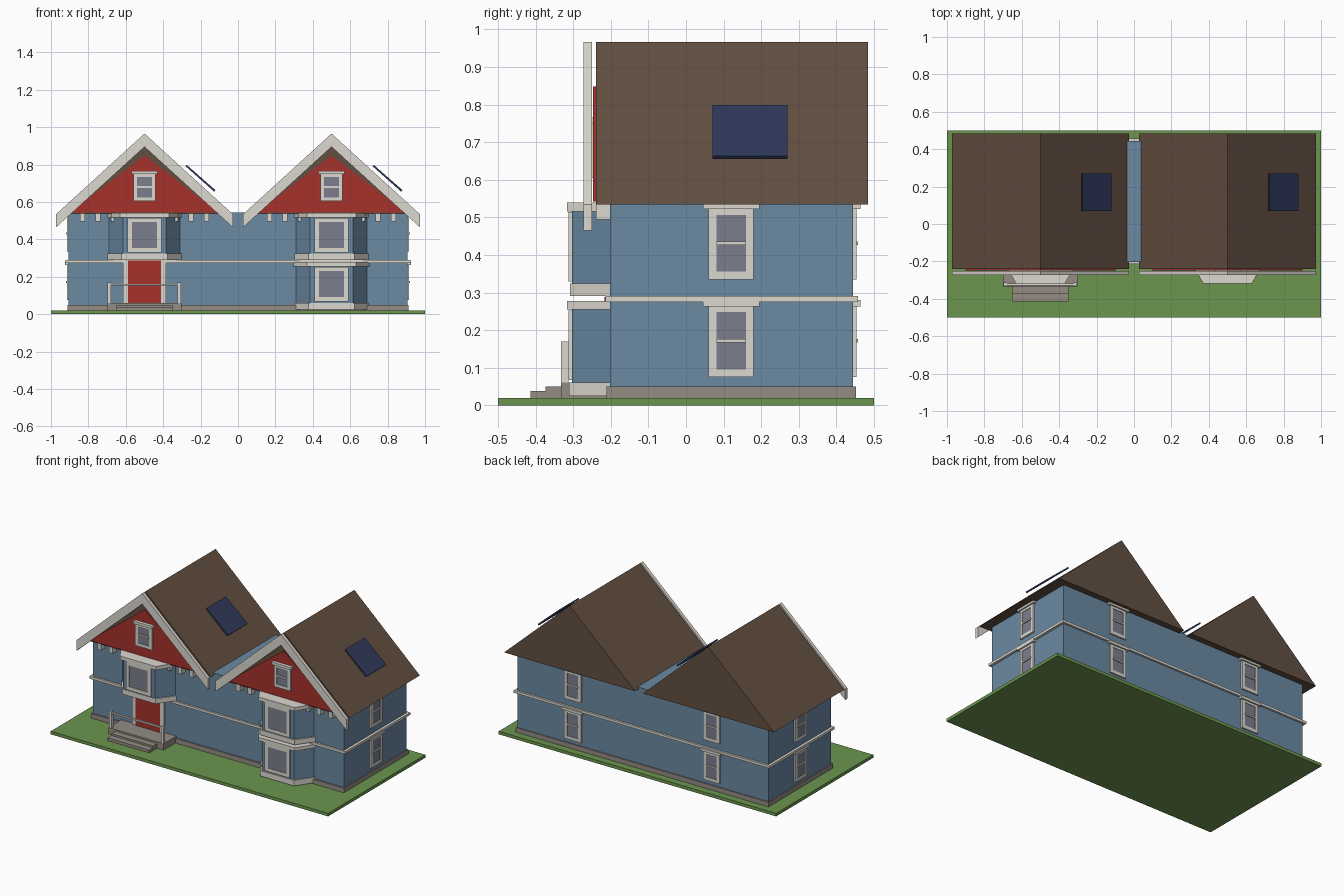
import bpy, bmesh, math
from mathutils import Matrix, Vector

if "Cube" in bpy.data.objects:
    bpy.data.objects.remove(bpy.data.objects["Cube"])


def material(name, r, g, b):
    m = bpy.data.materials.new(name)
    m.diffuse_color = (*[(c / 255) ** 2.2 for c in (r, g, b)], 1)
    m.use_nodes = True
    m.node_tree.nodes["Principled BSDF"].inputs["Base Color"].default_value = m.diffuse_color
    return m


GRASS = material("grass green", 108, 148, 80)
BLUE = material("siding blue", 106, 136, 161)
RED = material("gable red", 164, 52, 47)
WHITE = material("trim white", 218, 215, 206)
ROOF = material("roof brown", 99, 80, 67)
STONE = material("stone grey", 146, 139, 131)
GLASS = material("window glass", 122, 125, 140)
PANEL = material("solar navy", 50, 59, 90)


def make(name, bm, mat, matrix=Matrix()):
    bmesh.ops.recalc_face_normals(bm, faces=bm.faces)
    me = bpy.data.meshes.new(name)
    bm.to_mesh(me)
    bm.free()
    me.materials.append(mat)
    ob = bpy.data.objects.new(name, me)
    ob.matrix_world = matrix
    bpy.context.collection.objects.link(ob)
    return ob


def boxes(name, mat, *ranges, matrix=Matrix()):
    """Each range is (x0, x1, y0, y1, z0, z1)."""
    bm = bmesh.new()
    for x0, x1, y0, y1, z0, z1 in ranges:
        bmesh.ops.create_cube(bm, size=1, matrix=Matrix.Translation(
            ((x0 + x1) / 2, (y0 + y1) / 2, (z0 + z1) / 2))
            @ Matrix.Diagonal((x1 - x0, y1 - y0, z1 - z0, 1)))
    return make(name, bm, mat, matrix)


def prism(name, mat, points, direction):
    """Extrude a closed outline of 3D points."""
    bm = bmesh.new()
    face = bm.faces.new([bm.verts.new(p) for p in points])
    new = bmesh.ops.extrude_face_region(bm, geom=[face])["geom"]
    bmesh.ops.translate(bm, vec=Vector(direction),
                        verts=[v for v in new if isinstance(v, bmesh.types.BMVert)])
    return make(name, bm, mat)


def window(name, pos, turn, w, z0, z1, border, header=0.0, rail=True):
    """Framed window; local -y points out of the wall."""
    m = Matrix.Translation(pos) @ Matrix.Rotation(math.radians(turn), 4, 'Z')
    h = w / 2
    a = h - border
    g0, g1 = z0 + border, z1 - border
    bars = [(-h, -a, -0.01, 0.003, z0, z1), (a, h, -0.01, 0.003, z0, z1),
            (-a, a, -0.01, 0.003, z0, g0), (-a, a, -0.01, 0.003, g1, z1)]
    if rail:
        mid = (g0 + g1) / 2
        bars.append((-a, a, -0.014, 0.003, mid - 0.005, mid + 0.005))
    if header:
        bars.append((-h - header, h + header, -0.02, 0.003, z1 - 0.006, z1 + 0.011))
    boxes(name + "_frame", WHITE, *bars, matrix=m)
    boxes(name + "_glass", GLASS, (-a, a, -0.007, 0.001, g0, g1), matrix=m)


def bay(name, mat, cx, front, back, depth, z0, z1):
    """Trapezoid slab against the front wall."""
    prism(name, mat, [(cx - back, -0.19, z0), (cx - back, -0.2, z0),
                      (cx - front, -depth, z0), (cx + front, -depth, z0),
                      (cx + back, -0.2, z0), (cx + back, -0.19, z0)], (0, 0, z1 - z0))


# Lawn, foundation, walls, belt trim
boxes("lawn", GRASS, (-1, 1, -0.5, 0.5, 0, 0.02))
boxes("foundation", STONE, (-0.912, 0.912, -0.212, 0.452, 0.02, 0.05))
boxes("house_walls", BLUE, (-0.905, 0.905, -0.202, 0.444, 0.05, 0.545))
boxes("belt_trim", WHITE, (-0.922, 0.922, -0.214, 0.457, 0.275, 0.291))

# Two gables with roof, bargeboards, dentils, attic window and solar panel
EAVE, RIDGE, HALF = 0.535, 0.966, 0.4725
for cx, side in ((-0.5, "left"), (0.5, "right")):
    prism(side + "_roof", ROOF, [(cx - HALF, -0.24, EAVE), (cx + HALF, -0.24, EAVE),
                                 (cx, -0.24, RIDGE)], (0, 0.724, 0))
    prism(side + "_gable", RED, [(cx - 0.4, -0.248, 0.543), (cx + 0.4, -0.248, 0.543),
                                 (cx, -0.248, 0.848)], (0, 0.009, 0))
    prism(side + "_bargeboard", WHITE,
          [(cx - HALF, -0.272, 0.465), (cx, -0.272, 0.895), (cx + HALF, -0.272, 0.465),
           (cx + HALF, -0.272, EAVE), (cx, -0.272, RIDGE), (cx - HALF, -0.272, EAVE)],
          (0, 0.022, 0))
    boxes(side + "_dentils", WHITE,
          *[(cx + i * 0.083 - 0.013, cx + i * 0.083 + 0.013, -0.24, -0.2, 0.495, 0.537)
            for i in range(-4, 5)])
    window(side + "_attic_window", (cx, -0.249, 0), 0, 0.12, 0.605, 0.755, 0.02, 0.01)
    prism(side + "_solar_panel", PANEL,
          [(cx + 0.225, 0.07, 0.799), (cx + 0.22, 0.07, 0.791),
           (cx + 0.373, 0.07, 0.655), (cx + 0.38, 0.07, 0.663)], (0, 0.2, 0))

# Sash windows on the sides and the back, both floors
for floor, z0, z1 in (("lower", 0.075, 0.269), ("upper", 0.335, 0.528)):
    for where, pos, turn in (("right", (0.905, 0.12, 0), 90), ("left", (-0.905, 0.12, 0), -90),
                             ("back_left", (-0.5, 0.444, 0), 180),
                             ("back_right", (0.5, 0.444, 0), 180)):
        window(f"{where}_{floor}_window", pos, turn, 0.12, z0, z1, 0.021, 0.015)

# Bay windows: upper on both sides, lower on the right only
for cx, side in ((-0.5, "left"), (0.5, "right")):
    bay(side + "_upper_bay", BLUE, cx, 0.115, 0.192, 0.303, 0.32, 0.52)
    bay(side + "_upper_bay_sill", WHITE, cx, 0.122, 0.2, 0.308, 0.291, 0.324)
    bay(side + "_upper_bay_cornice", WHITE, cx, 0.13, 0.2, 0.317, 0.516, 0.54)
    window(side + "_upper_bay_window", (cx, -0.302, 0), 0, 0.18, 0.33, 0.515, 0.023, rail=False)
bay("lower_bay", BLUE, 0.5, 0.115, 0.192, 0.303, 0.05, 0.26)
bay("lower_bay_base", WHITE, 0.5, 0.122, 0.198, 0.311, 0.025, 0.061)
bay("lower_bay_cornice", WHITE, 0.5, 0.13, 0.205, 0.317, 0.255, 0.278)
window("lower_bay_window", (0.5, -0.302, 0), 0, 0.18, 0.068, 0.253, 0.023, rail=False)

# Front door, landing, steps and railing
boxes("door_frame", WHITE, (-0.615, -0.588, -0.214, -0.2, 0.06, 0.291),
      (-0.412, -0.385, -0.214, -0.2, 0.06, 0.291))
boxes("front_door", RED, (-0.588, -0.412, -0.217, -0.2, 0.06, 0.288))
boxes("landing", STONE, (-0.7, -0.303, -0.333, -0.2, 0.02, 0.061))
boxes("steps", STONE, (-0.65, -0.35, -0.374, -0.333, 0.02, 0.05),
      (-0.65, -0.35, -0.414, -0.374, 0.02, 0.038))
boxes("railing", WHITE, (-0.697, -0.68, -0.332, -0.313, 0.061, 0.17),
      (-0.323, -0.306, -0.332, -0.313, 0.061, 0.17),
      (-0.68, -0.323, -0.328, -0.317, 0.153, 0.163))
